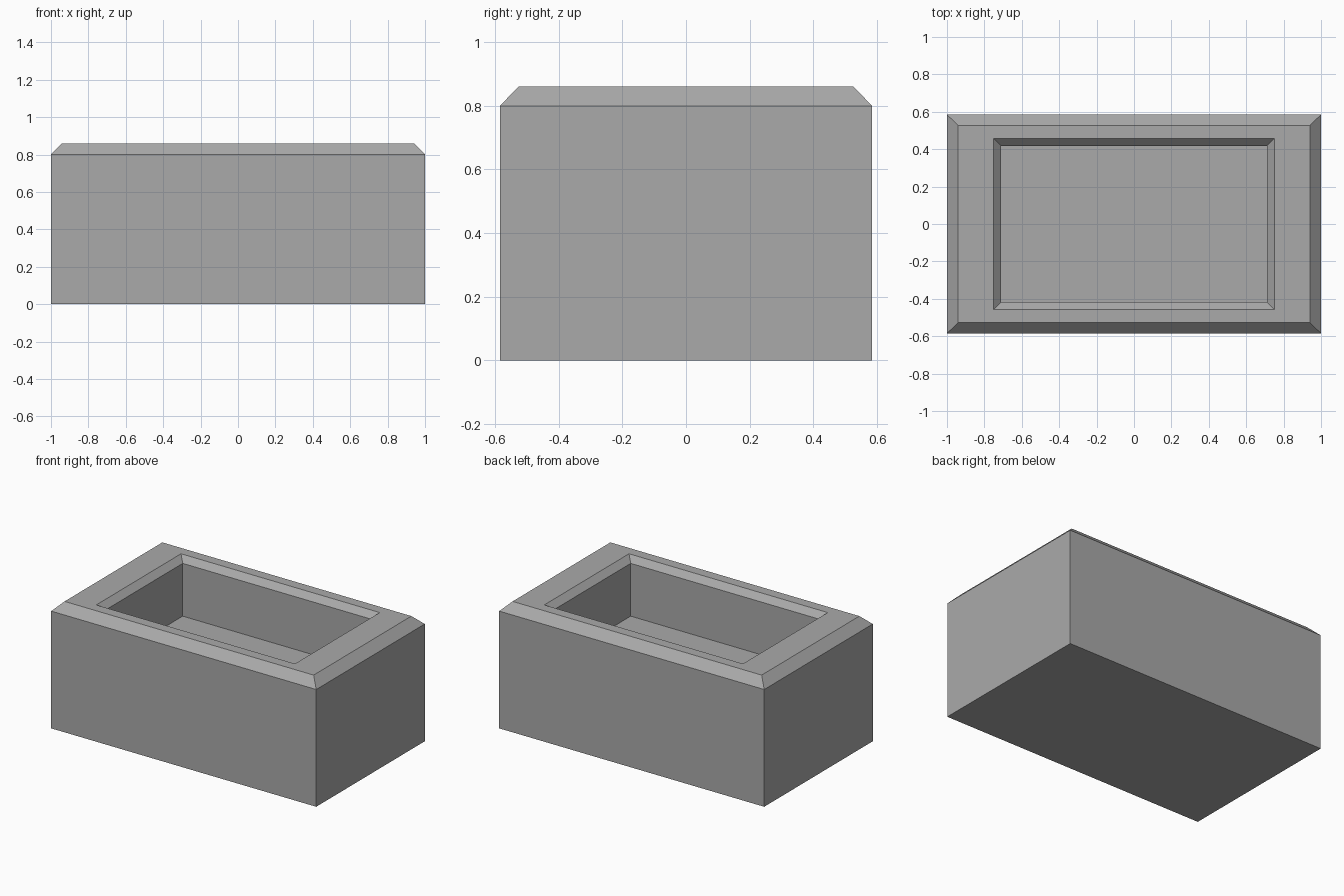
import bpy
import bmesh

# Remove the default cube
if "Cube" in bpy.data.objects:
    bpy.data.objects.remove(bpy.data.objects["Cube"], do_unlink=True)

# Stone colour
stone = bpy.data.materials.new("stone_grey")
stone.use_nodes = True
grey = (0.4, 0.4, 0.4, 1.0)
stone.diffuse_color = grey
stone.node_tree.nodes["Principled BSDF"].inputs["Base Color"].default_value = grey

# Rectangular loops (half width, half depth, height): base, outer wall,
# bevelled rim, inner bevel, then down to the basin floor
profile = [
    (1.0, 0.585, 0.0),
    (1.0, 0.585, 0.8),
    (0.94, 0.527, 0.86),
    (0.75, 0.457, 0.86),
    (0.71, 0.418, 0.82),
    (0.71, 0.418, 0.46),
]
corners = [(-1, -1), (1, -1), (1, 1), (-1, 1)]

bm = bmesh.new()
loops = [[bm.verts.new((sx * w, sy * d, z)) for sx, sy in corners]
         for w, d, z in profile]

# Walls and bevels between successive loops
for low, high in zip(loops, loops[1:]):
    for i in range(4):
        j = (i + 1) % 4
        bm.faces.new((low[i], low[j], high[j], high[i]))

# Underside and basin floor
bm.faces.new(reversed(loops[0]))
bm.faces.new(loops[-1])
bm.normal_update()

mesh = bpy.data.meshes.new("trough")
bm.to_mesh(mesh)
bm.free()
mesh.materials.append(stone)
trough = bpy.data.objects.new("trough", mesh)
bpy.context.collection.objects.link(trough)
